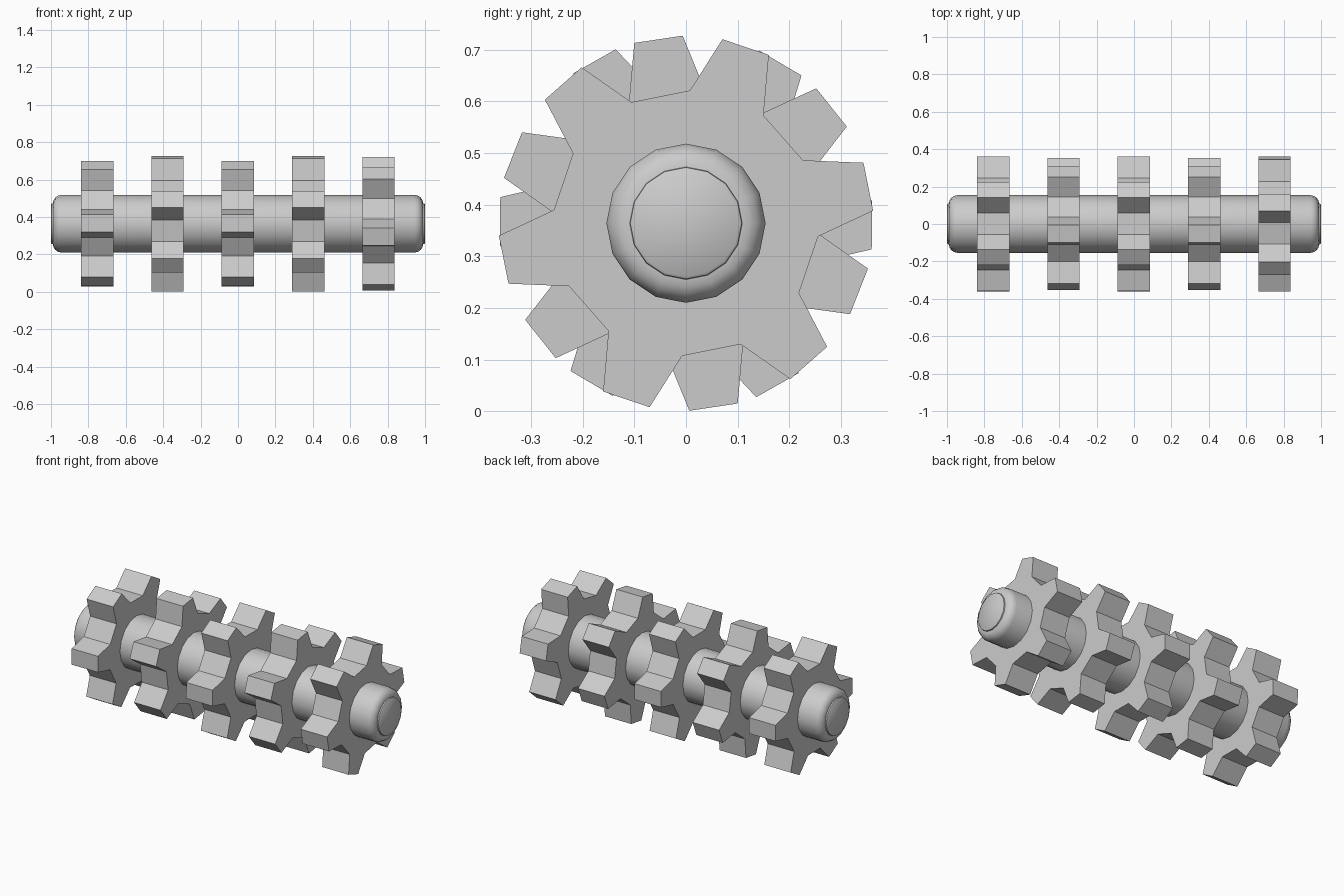
import bpy
import bmesh
from math import cos, sin, pi, radians

cube = bpy.data.objects.get("Cube")
if cube:
    bpy.data.objects.remove(cube)

AXIS_Z = 0.364

grey = bpy.data.materials.new("plain grey")
grey.use_nodes = True
colour = (0.6, 0.6, 0.6, 1)
grey.diffuse_color = colour
grey.node_tree.nodes["Principled BSDF"].inputs["Base Color"].default_value = colour


def loft(name, sections):
    """Skin a stack of (x, outline) sections, capped at both ends."""
    bm = bmesh.new()
    rings = [[bm.verts.new((x, r * cos(a), r * sin(a))) for r, a in outline]
             for x, outline in sections]
    for lower, upper in zip(rings, rings[1:]):
        for i in range(len(lower)):
            bm.faces.new((lower[i - 1], lower[i], upper[i], upper[i - 1]))
    bm.faces.new(rings[0])
    bm.faces.new(rings[-1])
    bmesh.ops.recalc_face_normals(bm, faces=bm.faces)
    mesh = bpy.data.meshes.new(name)
    bm.to_mesh(mesh)
    bm.free()
    mesh.materials.append(grey)
    obj = bpy.data.objects.new(name, mesh)
    obj.location.z = AXIS_Z
    bpy.context.collection.objects.link(obj)
    return obj


def circle(radius, sides=16):
    return [(radius, 2 * pi * i / sides) for i in range(sides)]


def star(turn, teeth=6):
    """Toothed outline: each tooth narrows from root to tip."""
    tooth = [(0.257, -17), (0.363, -7.5), (0.363, 7.5), (0.257, 17)]
    return [(r, radians(turn + 360 / teeth * k + a))
            for k in range(teeth) for r, a in tooth]


# Shaft: rounded shoulders and a small raised disc at each end
end = [(0.945, 0.154), (0.963, 0.150), (0.978, 0.139), (0.987, 0.124),
       (0.989, 0.109), (0.996, 0.108), (1.0, 0.103)]
profile = [(-x, r) for x, r in reversed(end)] + end
shaft = loft("shaft", [(x, circle(r)) for x, r in profile])
bpy.ops.object.select_all(action="DESELECT")
shaft.select_set(True)
bpy.context.view_layer.objects.active = shaft
bpy.ops.object.shade_smooth_by_angle(angle=radians(40))

# Toothed wheels, each turned differently along the shaft
for i, turn in enumerate([-0.5, 38.5, -0.5, 38.5, 11.3]):
    x = (i - 2) * 0.376 - 0.001
    loft(f"toothed_wheel_{i + 1}",
         [(x - 0.0865, star(turn)), (x + 0.0865, star(turn))])
